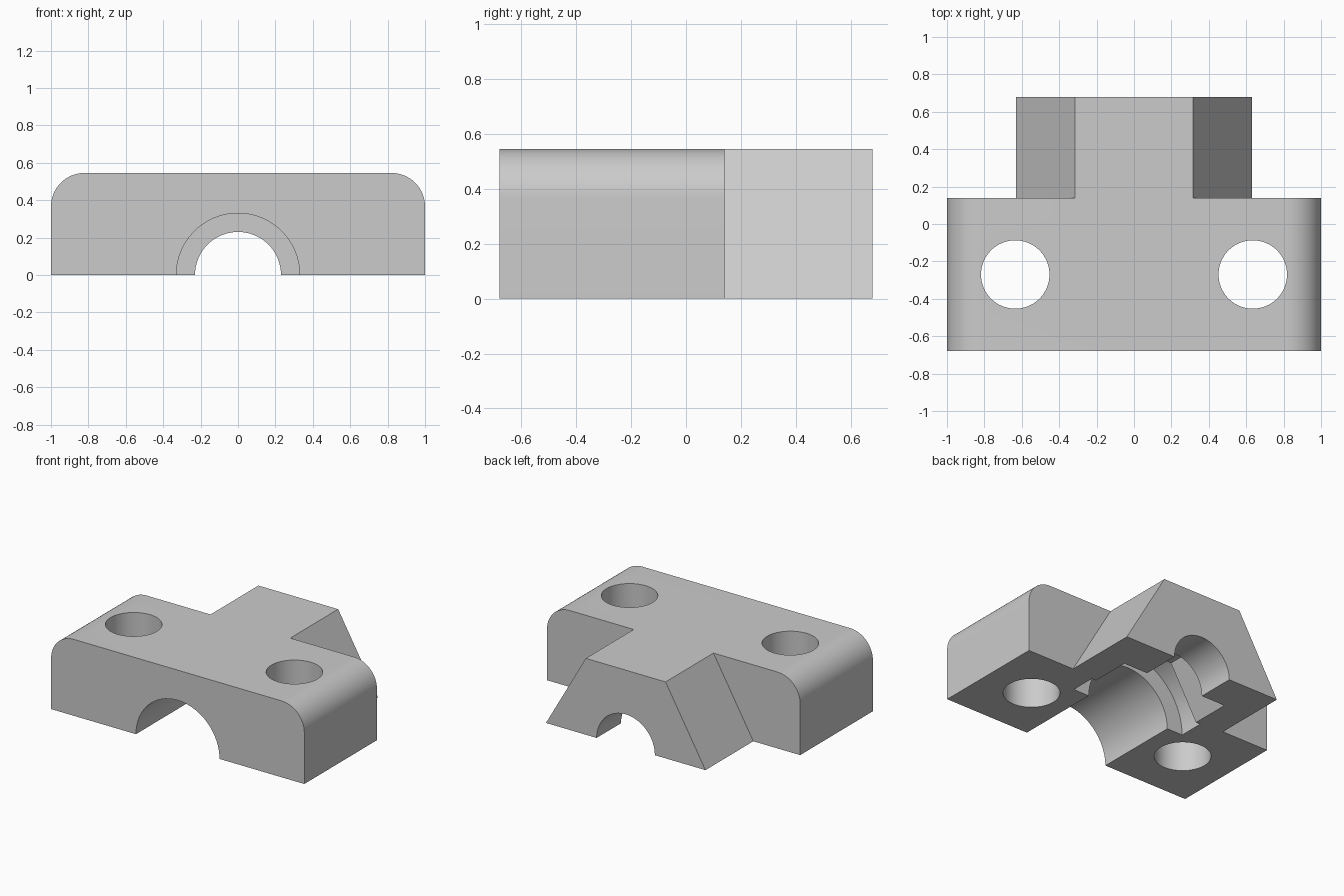
import bpy, bmesh
from math import sin, cos, pi, radians

cube = bpy.data.objects.get("Cube")
if cube:
    bpy.data.objects.remove(cube, do_unlink=True)

mat = bpy.data.materials.new("light grey")
mat.use_nodes = True
grey = (0.6, 0.6, 0.6, 1)
mat.diffuse_color = grey
mat.node_tree.nodes["Principled BSDF"].inputs["Base Color"].default_value = grey

HEX = 0.63                    # corner radius of the hexagonal tail
H = HEX * sin(pi / 3)         # overall height
FRONT, STEP, BACK = -0.68, 0.14, 0.68


def arc(r, cx=0, cz=0, start=0, end=2 * pi, n=64, closed=True):
    """Points on an arc; a closed ring leaves out the repeated last point."""
    count = n if closed else n + 1
    return [(cx + r * cos(start + (end - start) * i / n),
             cz + r * sin(start + (end - start) * i / n)) for i in range(count)]


def prism(name, profile, lo, hi, axis="Y"):
    """Extrude a flat profile along Y (profile in xz) or Z (profile in xy)."""
    bm = bmesh.new()
    place = (lambda a, b: (a, lo, b)) if axis == "Y" else (lambda a, b: (a, b, lo))
    face = bm.faces.new([bm.verts.new(place(a, b)) for a, b in profile])
    ext = bmesh.ops.extrude_face_region(bm, geom=[face])
    moved = [v for v in ext["geom"] if isinstance(v, bmesh.types.BMVert)]
    vec = (0, hi - lo, 0) if axis == "Y" else (0, 0, hi - lo)
    bmesh.ops.translate(bm, verts=moved, vec=vec)
    bmesh.ops.recalc_face_normals(bm, faces=bm.faces)
    mesh = bpy.data.meshes.new(name)
    bm.to_mesh(mesh)
    bm.free()
    mesh.materials.append(mat)
    obj = bpy.data.objects.new(name, mesh)
    bpy.context.collection.objects.link(obj)
    return obj


def combine(target, other, operation):
    """Boolean with the exact solver, then drop the helper."""
    mod = target.modifiers.new(operation, "BOOLEAN")
    mod.operation, mod.solver, mod.object = operation, "EXACT", other
    bpy.context.view_layer.objects.active = target
    bpy.ops.object.modifier_apply(modifier=mod.name)
    bpy.data.objects.remove(other, do_unlink=True)


# Wide body with rounded upper corners
R = 0.18
outline = [(-1, 0), (1, 0)]
outline += arc(R, 1 - R, H - R, 0, pi / 2, 16, False)
outline += arc(R, R - 1, H - R, pi / 2, pi, 16, False)
clamp = prism("clamp_body", outline, FRONT, STEP)

# Half-hexagon tail
combine(clamp, prism("tail", arc(HEX, end=pi, n=3, closed=False), 0, BACK), "UNION")

# Stepped channel underneath: front bore, flange groove, nut pocket, rear bore
for name, radius, sides, lo, hi in (
        ("front_bore", 0.33, 64, -0.8, 0.03),
        ("flange_groove", 0.455, 64, -0.06, 0.12),
        ("nut_pocket", 0.42, 6, 0.05, 0.405),
        ("rear_bore", 0.23, 64, 0.2, 0.8)):
    combine(clamp, prism(name, arc(radius, n=sides), lo, hi), "DIFFERENCE")

# Vertical bolt holes
for side in (-1, 1):
    hole = prism("bolt_hole", arc(0.183, side * 0.635, -0.27), -0.2, 0.8, "Z")
    combine(clamp, hole, "DIFFERENCE")

bpy.ops.object.select_all(action="DESELECT")
clamp.select_set(True)
bpy.context.view_layer.objects.active = clamp
bpy.ops.object.shade_smooth_by_angle(angle=radians(30))
